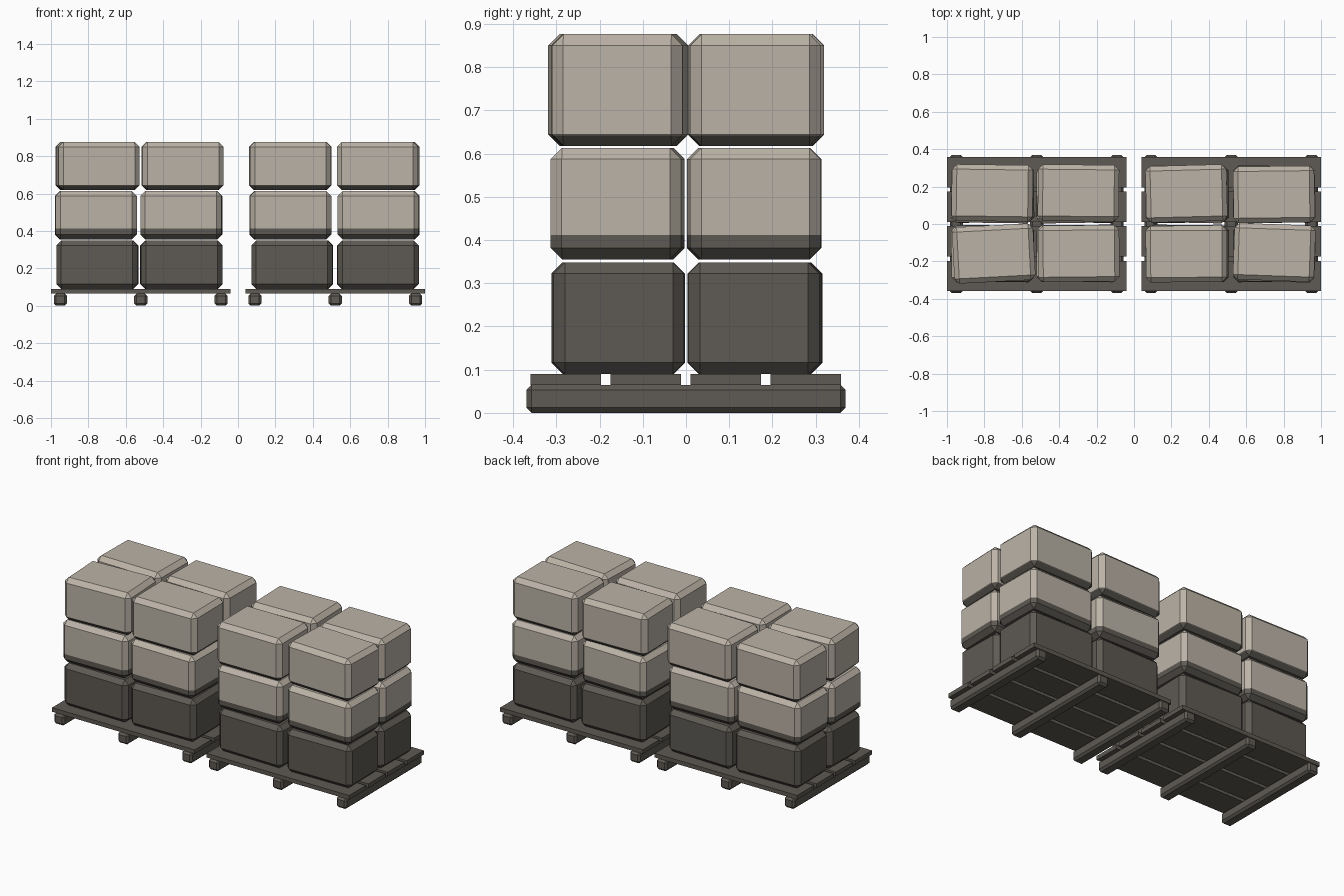
import bpy, bmesh, math
from mathutils import Matrix, Vector

if "Cube" in bpy.data.objects:
    bpy.data.objects.remove(bpy.data.objects["Cube"])


def material(name, rgb):
    m = bpy.data.materials.new(name)
    m.diffuse_color = (*rgb, 1)
    m.use_nodes = True
    m.node_tree.nodes["Principled BSDF"].inputs["Base Color"].default_value = m.diffuse_color
    return m


LIGHT = material("pale canvas", (0.50, 0.45, 0.385))
DARK = material("dark brown", (0.112, 0.102, 0.088))


def box(name, centre, size, bevel=0.0, angle=0.0, dark_below=None):
    """Chamfered box; faces under dark_below get the dark material."""
    bm = bmesh.new()
    bmesh.ops.create_cube(bm, size=1, matrix=Matrix.Diagonal((*size, 1)))
    if bevel:
        bmesh.ops.bevel(bm, geom=bm.edges[:], offset=bevel, segments=1,
                        affect='EDGES', clamp_overlap=True)
    bm.transform(Matrix.Translation(centre) @ Matrix.Rotation(math.radians(angle), 4, 'Z'))
    if dark_below is not None:
        bmesh.ops.bisect_plane(bm, geom=bm.verts[:] + bm.edges[:] + bm.faces[:],
                               plane_co=Vector((0, 0, dark_below)),
                               plane_no=Vector((0, 0, 1)), dist=1e-5)
        for f in bm.faces:
            f.material_index = 0 if f.calc_center_median().z > dark_below else 1
    mesh = bpy.data.meshes.new(name)
    if dark_below is not None:
        mesh.materials.append(LIGHT)
    mesh.materials.append(DARK)
    bm.to_mesh(mesh)
    bm.free()
    obj = bpy.data.objects.new(name, mesh)
    bpy.context.collection.objects.link(obj)
    return obj


# Pallets: three runners under four deck planks
for cx in (-0.52, 0.52):
    for dx in (-0.43, 0, 0.43):
        box("pallet_runner", (cx + dx, 0, 0.0325), (0.07, 0.738, 0.065), 0.012)
    for y in (-0.278, -0.093, 0.092, 0.277):
        box("pallet_plank", (cx, y, 0.0775), (0.96, 0.163, 0.025))

# Crate layers: bottom height, dark limit, then (x, y, turn) for each crate
layers = [
    ("bottom_crate", 0.09, None, [
        (-0.752, 0.160, 1.0), (-0.303, 0.160, -1.5), (0.290, 0.158, 1.0), (0.748, 0.160, -0.8),
        (-0.752, -0.158, -0.8), (-0.303, -0.157, 1.0), (0.290, -0.157, -1.0), (0.748, -0.158, 0.8)]),
    ("middle_crate", 0.355, 0.412, [
        (-0.760, 0.157, -0.8), (-0.303, 0.157, 1.0), (0.280, 0.158, -1.2), (0.752, 0.157, 1.0),
        (-0.760, -0.158, 1.0), (-0.303, -0.158, -0.8), (0.280, -0.157, 0.8), (0.752, -0.158, -1.2)]),
    ("top_crate", 0.618, 0.642, [
        (-0.758, 0.166, -0.8), (-0.297, 0.166, -0.6), (0.280, 0.163, 1.5), (0.748, 0.158, 0.7),
        (-0.750, -0.158, 3.0), (-0.295, -0.158, 0.6), (0.280, -0.160, 0.3), (0.750, -0.152, -2.0)]),
]
for name, z, limit, places in layers:
    for x, y, turn in places:
        box(name, (x, y, z + 0.129), (0.434, 0.302, 0.258), 0.026, turn, limit)
